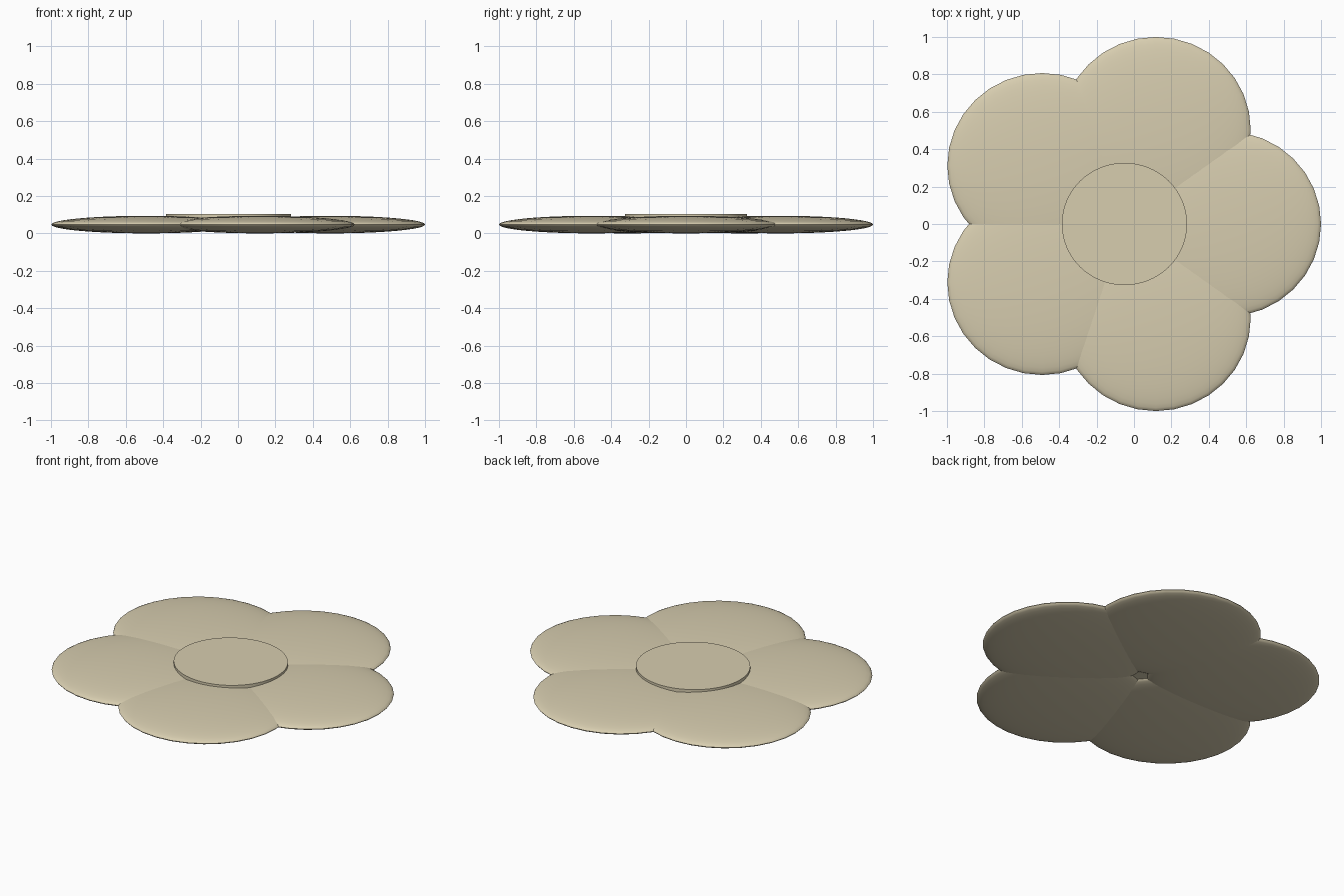
import bpy
import math

cube = bpy.data.objects.get("Cube")
if cube:
    bpy.data.objects.remove(cube, do_unlink=True)

# Single cream colour
cream = bpy.data.materials.new("cream")
cream.use_nodes = True
colour = (0.68, 0.61, 0.43, 1)
cream.diffuse_color = colour
cream.node_tree.nodes["Principled BSDF"].inputs["Base Color"].default_value = colour

CENTRE_X = -0.051
RING_X, RING_Y = 0.544, 0.531     # petal ring, slightly wider in x
PETAL = (0.507, 0.495, 0.047)     # petal half sizes


def finish(name, scale):
    obj = bpy.context.object
    obj.name = name
    obj.scale = scale
    bpy.ops.object.transform_apply(location=False, rotation=False, scale=True)
    obj.data.materials.append(cream)
    bpy.ops.object.shade_smooth_by_angle(angle=math.radians(40))
    return obj


# Five flattened round petals
for i in range(5):
    a = math.tau * i / 5
    bpy.ops.mesh.primitive_uv_sphere_add(
        segments=32, ring_count=24, radius=1,
        location=(CENTRE_X + RING_X * math.cos(a), RING_Y * math.sin(a), PETAL[2]))
    finish(f"petal_{i + 1}", PETAL)

# Flat round centre disc
bottom, top = 0.045, 0.104
bpy.ops.mesh.primitive_cylinder_add(
    vertices=64, radius=1, depth=1, location=(CENTRE_X, 0, (bottom + top) / 2))
finish("centre_disc", (0.335, 0.327, top - bottom))
